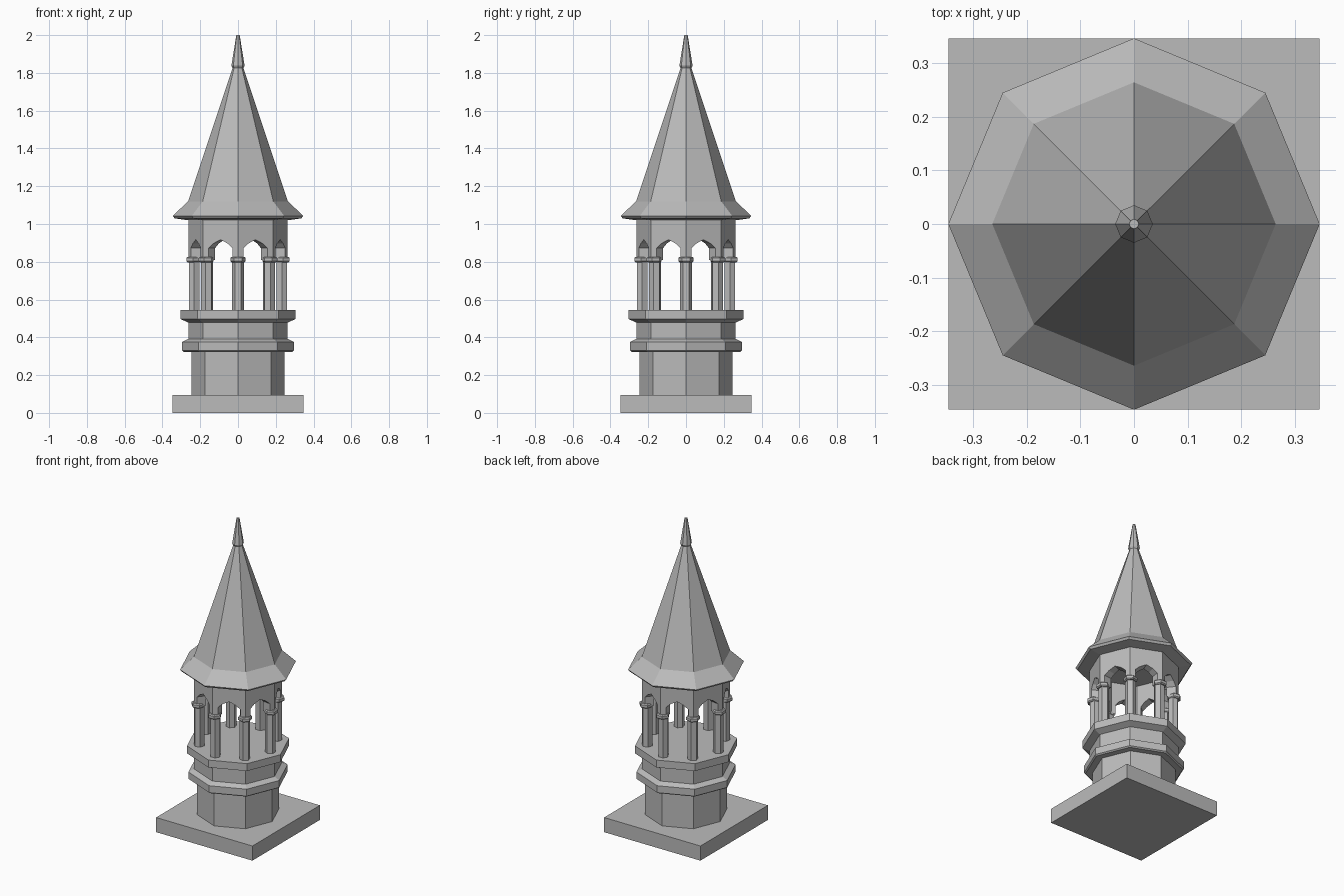
import bpy, bmesh, math
from math import cos, sin, pi

if "Cube" in bpy.data.objects:
    bpy.data.objects.remove(bpy.data.objects["Cube"], do_unlink=True)

stone = bpy.data.materials.new("grey_stone")
stone.use_nodes = True
COLOR = (0.5, 0.5, 0.5, 1)
stone.diffuse_color = COLOR
stone.node_tree.nodes["Principled BSDF"].inputs["Base Color"].default_value = COLOR


def finish(name, bm):
    bmesh.ops.recalc_face_normals(bm, faces=bm.faces)
    mesh = bpy.data.meshes.new(name)
    bm.to_mesh(mesh)
    bm.free()
    mesh.materials.append(stone)
    obj = bpy.data.objects.new(name, mesh)
    bpy.context.collection.objects.link(obj)
    return obj


def add_lathe(bm, profile, sides=8, center=(0, 0), turn=0.0):
    """Closed faceted solid through (radius, height) rings."""
    rings = []
    for r, z in profile:
        angles = [turn + 2 * pi * i / sides for i in range(sides)]
        rings.append([bm.verts.new((center[0] + r * cos(a), center[1] + r * sin(a), z))
                      for a in angles])
    for low, high in zip(rings, rings[1:]):
        for i in range(sides):
            j = (i + 1) % sides
            bm.faces.new((low[i], low[j], high[j], high[i]))
    bm.faces.new(rings[0][::-1])
    bm.faces.new(rings[-1])


def lathe(name, profile):
    bm = bmesh.new()
    add_lathe(bm, profile)
    return finish(name, bm)


# Square plinth
bm = bmesh.new()
bmesh.ops.create_cube(bm, size=1)
bmesh.ops.scale(bm, vec=(0.692, 0.692, 0.095), verts=bm.verts)
bmesh.ops.translate(bm, vec=(0, 0, 0.0475), verts=bm.verts)
finish("plinth", bm)

# Octagonal body with its two mouldings
lathe("shaft", [(0.246, 0.095), (0.246, 0.33)])
lathe("lower_moulding", [(0.287, 0.323), (0.296, 0.33), (0.296, 0.375), (0.262, 0.392)])
lathe("upper_shaft", [(0.262, 0.385), (0.262, 0.485)])
lathe("gallery_floor", [(0.262, 0.478), (0.305, 0.497), (0.305, 0.545)])

# Eight columns with capitals, one at each corner
for name, profile, reach in (
        ("columns", [(0.032, 0.54), (0.032, 0.81)], 0.232),
        ("capitals", [(0.034, 0.797), (0.041, 0.803), (0.041, 0.82), (0.034, 0.826)], 0.238)):
    bm = bmesh.new()
    for i in range(8):
        a = i * pi / 4
        add_lathe(bm, profile, 6, (reach * cos(a), reach * sin(a)), a + pi / 6)
    finish(name, bm)

# Arcade: eight arched panels joined in a ring
half_arch = [(0, 0.81), (0.16, 0.81), (0.16, 0.872), (0.3, 0.897)]
outline = half_arch + [(0.5, 0.917)] + [(1 - t, z) for t, z in reversed(half_arch)]
outline += [(1, 1.03), (0, 1.03)]
bm = bmesh.new()
for i in range(8):
    a, b = i * pi / 4, (i + 1) * pi / 4
    skins = []
    for r in (0.262, 0.205):
        skins.append([bm.verts.new((r * (cos(a) * (1 - t) + cos(b) * t),
                                    r * (sin(a) * (1 - t) + sin(b) * t), z))
                      for t, z in outline])
    outer, inner = skins
    bm.faces.new(outer)
    bm.faces.new(inner[::-1])
    for k in range(len(outline)):
        n = (k + 1) % len(outline)
        if outline[k][0] == outline[n][0] and outline[k][0] in (0, 1):
            continue  # seam between neighbouring panels
        bm.faces.new((outer[k], inner[k], inner[n], outer[n]))
bmesh.ops.remove_doubles(bm, verts=bm.verts, dist=0.0001)
finish("arcade", bm)

# Flared octagonal roof and finial
lathe("roof", [(0.265, 1.02), (0.335, 1.03), (0.346, 1.043), (0.264, 1.12), (0.026, 1.835)])
lathe("finial", [(0.028, 1.825), (0.035, 1.838), (0.009, 2.0)])
